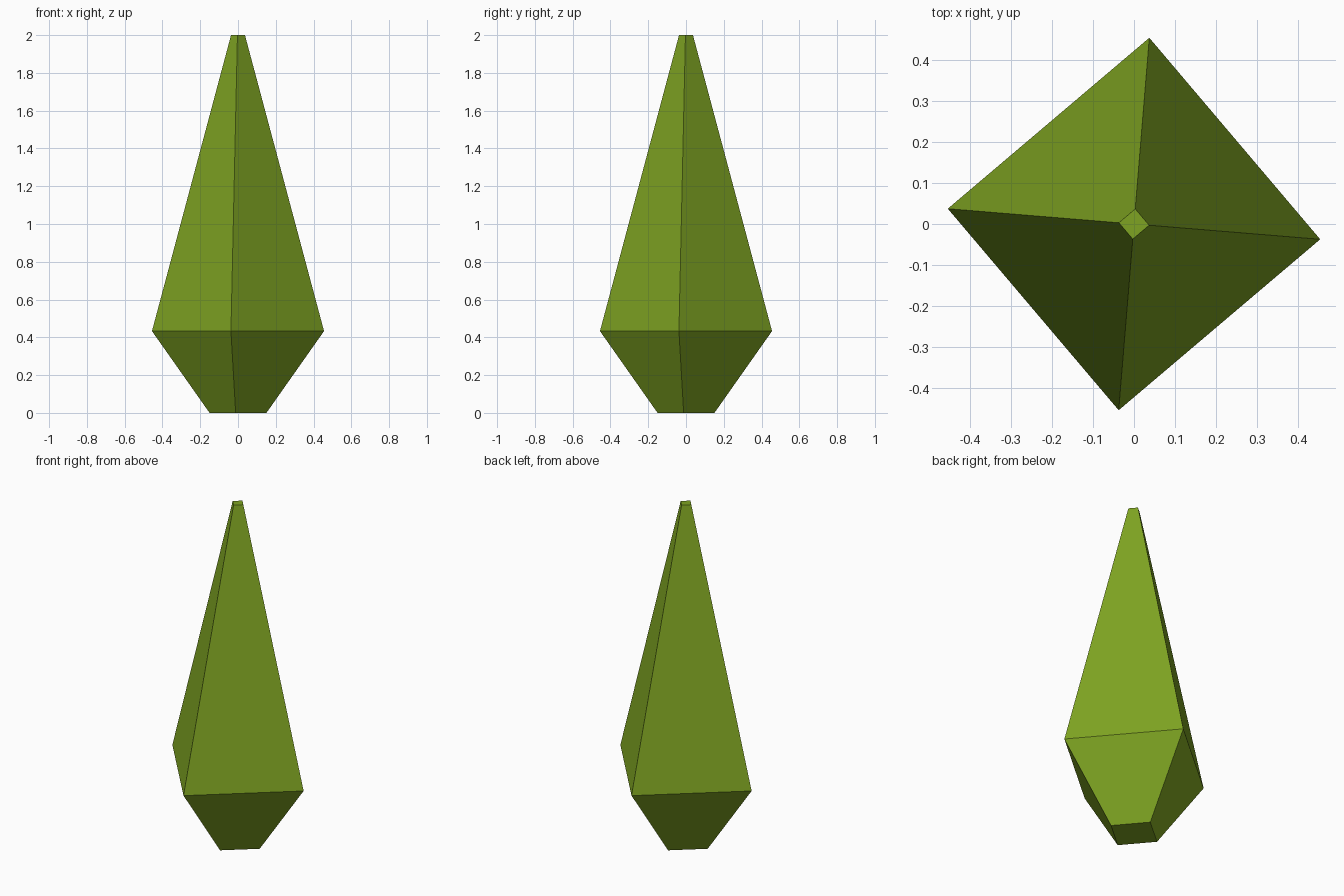
import bpy, bmesh
from math import cos, sin, pi, radians

if "Cube" in bpy.data.objects:
    bpy.data.objects.remove(bpy.data.objects["Cube"])

SIDES = 4
TWIST = radians(-4.7)
# (radius, height) profile from base to tip
PROFILE = [(0.151, 0.0), (0.457, 0.433), (0.037, 2.0)]

bm = bmesh.new()
rings = []
for r, z in PROFILE:
    rings.append([bm.verts.new((r * cos(TWIST + 2 * pi * i / SIDES),
                                r * sin(TWIST + 2 * pi * i / SIDES), z))
                  for i in range(SIDES)])

# Side faces between neighbouring rings
for low, high in zip(rings, rings[1:]):
    for i in range(SIDES):
        j = (i + 1) % SIDES
        bm.faces.new((low[i], low[j], high[j], high[i]))

# Base and tip caps
bm.faces.new(rings[0][::-1])
bm.faces.new(rings[-1])

mesh = bpy.data.meshes.new("leaf_spike")
bm.to_mesh(mesh)
bm.free()

# Leaf green material
mat = bpy.data.materials.new("leaf_green")
mat.diffuse_color = (0.21, 0.37, 0.016, 1)
mat.use_nodes = True
mat.node_tree.nodes["Principled BSDF"].inputs["Base Color"].default_value = mat.diffuse_color
mesh.materials.append(mat)

leaf_spike = bpy.data.objects.new("leaf_spike", mesh)
bpy.context.collection.objects.link(leaf_spike)
